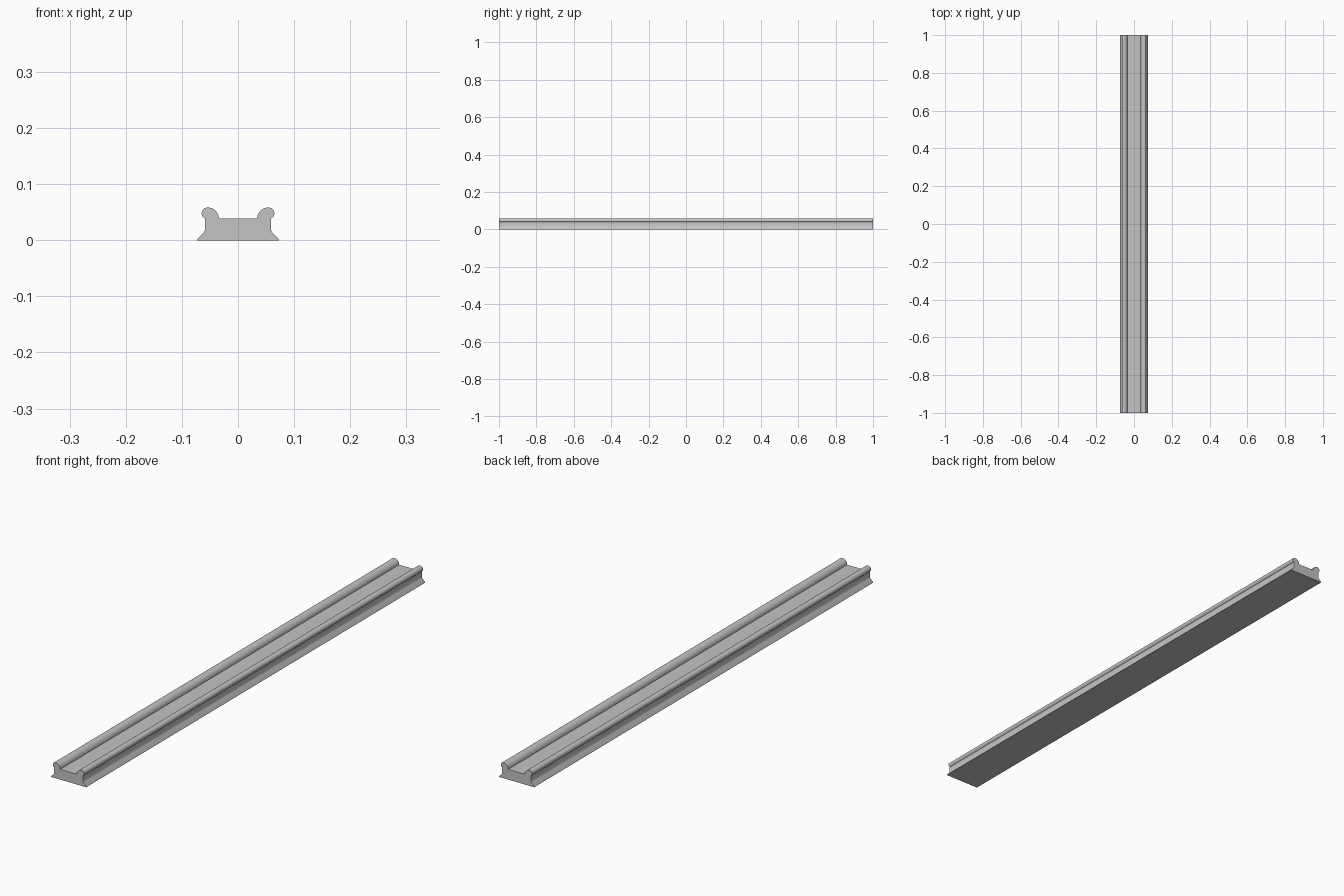
import bpy, bmesh
from math import sin, cos, radians

if "Cube" in bpy.data.objects:
    bpy.data.objects.remove(bpy.data.objects["Cube"], do_unlink=True)

LENGTH = 2.0


def arc(cx, cz, rx, rz, start, end, steps):
    """Points along an elliptical arc, angles in degrees."""
    angles = [radians(start + (end - start) * i / steps) for i in range(steps + 1)]
    return [(cx + rx * cos(a), cz + rz * sin(a)) for a in angles]


# Half cross-section: foot, web, rounded lip, channel floor
profile = [(0, 0), (0.073, 0), (0.072, 0.003), (0.061, 0.014), (0.059, 0.018), (0.059, 0.039)]
profile += arc(0.0540, 0.0477, 0.0108, 0.0108, -35, 90, 8)
profile += arc(0.0540, 0.0385, 0.0200, 0.0200, 90, 180, 8)[1:]
profile += [(0, 0.0385)]

# Sweep the half section along the length, leaving the middle open
bm = bmesh.new()
front = [bm.verts.new((x, -LENGTH / 2, z)) for x, z in profile]
back = [bm.verts.new((x, LENGTH / 2, z)) for x, z in profile]
bm.faces.new(front)
bm.faces.new(back[::-1])
for i in range(len(profile) - 1):
    bm.faces.new((front[i + 1], front[i], back[i], back[i + 1]))
bmesh.ops.recalc_face_normals(bm, faces=bm.faces)
if sum(f.normal.z * f.calc_center_median().z for f in bm.faces if abs(f.normal.z) > 0.99) < 0:
    bmesh.ops.reverse_faces(bm, faces=bm.faces)
mesh = bpy.data.meshes.new("channel_rail")
bm.to_mesh(mesh)
bm.free()
rail = bpy.data.objects.new("channel_rail", mesh)
bpy.context.collection.objects.link(rail)

# Grey finish
grey = bpy.data.materials.new("plain_grey")
grey.use_nodes = True
colour = (0.55, 0.55, 0.55, 1)
grey.diffuse_color = colour
grey.node_tree.nodes["Principled BSDF"].inputs["Base Color"].default_value = colour
mesh.materials.append(grey)

# Smooth the rounded lip, then mirror to the other side
bpy.ops.object.select_all(action="DESELECT")
rail.select_set(True)
bpy.context.view_layer.objects.active = rail
bpy.ops.object.shade_smooth_by_angle(angle=radians(30))
mirror = rail.modifiers.new("Mirror", "MIRROR")
mirror.use_axis[0] = True
mirror.use_clip = True
mirror.merge_threshold = 0.0001
